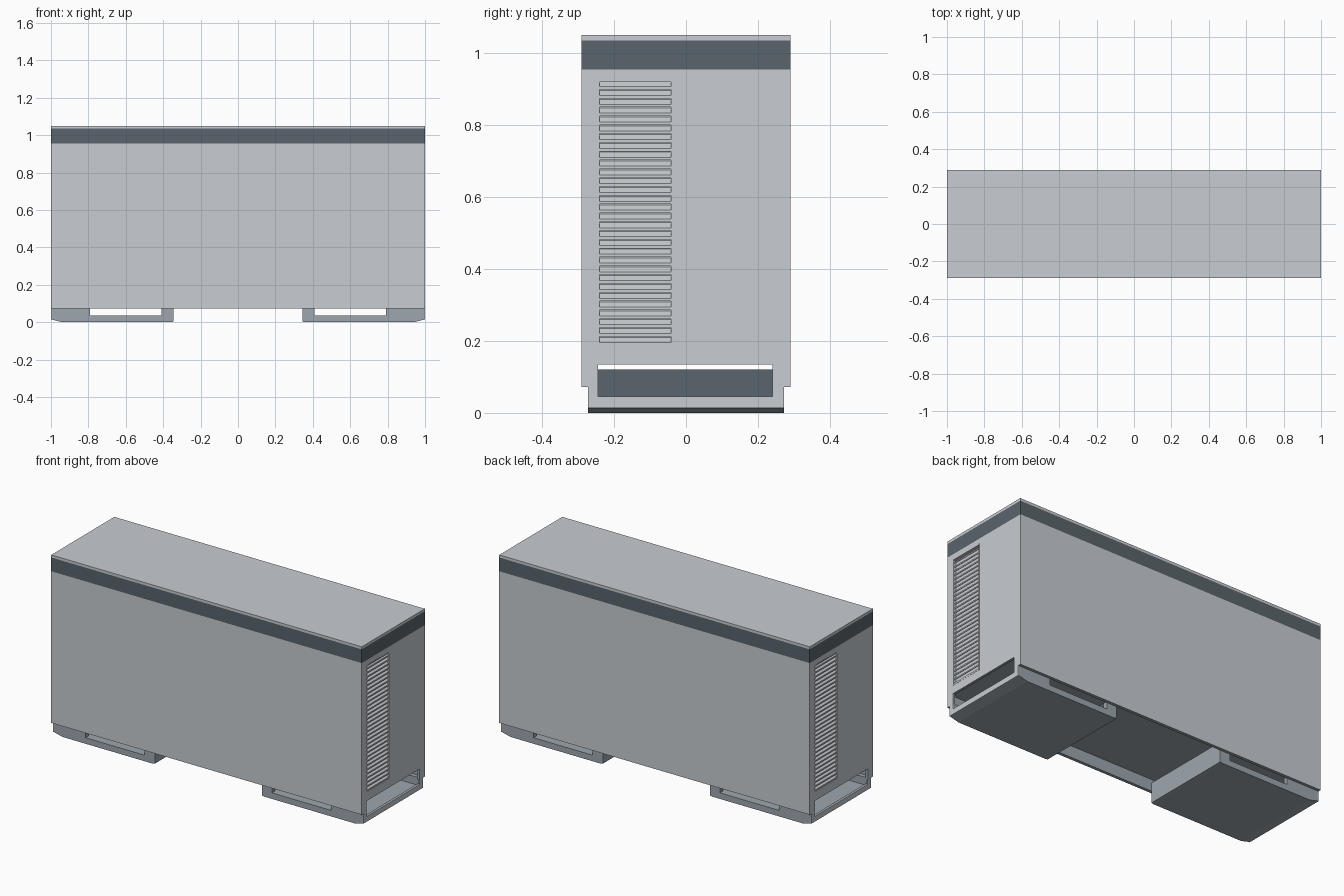
import bpy, bmesh, math
from mathutils import Vector

if "Cube" in bpy.data.objects:
    bpy.data.objects.remove(bpy.data.objects["Cube"])


def material(name, rgb):
    m = bpy.data.materials.new(name)
    m.diffuse_color = (*rgb, 1)
    m.use_nodes = True
    m.node_tree.nodes["Principled BSDF"].inputs["Base Color"].default_value = m.diffuse_color
    return m


LIGHT = material("light grey paint", (0.58, 0.61, 0.645))
DARK = material("dark slate trim", (0.10, 0.13, 0.15))
STEEL = material("blue grey steel", (0.34, 0.39, 0.43))


def add_box(bm, lo, hi):
    vs = bmesh.ops.create_cube(bm, size=1)["verts"]
    for v in vs:
        v.co = Vector([(a + b) / 2 + c * (b - a) for a, b, c in zip(lo, hi, v.co)])
    return vs


def finish(name, bm, *mats):
    bmesh.ops.recalc_face_normals(bm, faces=bm.faces[:])
    me = bpy.data.meshes.new(name)
    bm.to_mesh(me)
    bm.free()
    for m in mats:
        me.materials.append(m)
    ob = bpy.data.objects.new(name, me)
    bpy.context.collection.objects.link(ob)
    return ob


def boxes(name, mat, *bounds):
    bm = bmesh.new()
    for lo, hi in bounds:
        add_box(bm, lo, hi)
    return finish(name, bm, mat)


def cut(ob, lo, hi):
    # Boolean cut with a temporary box
    tool = boxes("cutter", LIGHT, (lo, hi))
    mod = ob.modifiers.new("cut", "BOOLEAN")
    mod.operation, mod.solver, mod.object = "DIFFERENCE", "EXACT", tool
    deps = bpy.context.evaluated_depsgraph_get()
    new = bpy.data.meshes.new_from_object(ob.evaluated_get(deps))
    ob.modifiers.clear()
    ob.data = new
    bpy.data.objects.remove(tool, do_unlink=True)


def turned_copy(ob, name):
    # Opposite end: half turn about the vertical axis
    c = bpy.data.objects.new(name, ob.data)
    c.rotation_euler.z = math.pi
    bpy.context.collection.objects.link(c)


# Main cabinet with hollow underside, open ends and louvre recesses
body = boxes("cabinet_body", LIGHT, ((-1, -0.29, 0.072), (1, 0.29, 1.05)))
cut(body, (-0.985, -0.272, -0.1), (0.985, 0.272, 0.14))
cut(body, (-1.1, -0.245, -0.1), (1.1, 0.24, 0.135))
cut(body, (0.98, -0.243, 0.187), (1.1, -0.04, 0.922))
cut(body, (-1.1, 0.04, 0.187), (-0.98, 0.243, 0.922))

# Dark band near the top, steel inside the hollow underside
body.data.materials.clear()
for m in (LIGHT, DARK, STEEL):
    body.data.materials.append(m)
bm = bmesh.new()
bm.from_mesh(body.data)
for z in (0.955, 1.035):
    bmesh.ops.bisect_plane(bm, geom=bm.verts[:] + bm.edges[:] + bm.faces[:],
                           plane_co=(0, 0, z), plane_no=(0, 0, 1))
for f in bm.faces:
    f.material_index = 0
    c = f.calc_center_median()
    if abs(f.normal.z) < 0.5 and 0.955 < c.z < 1.035:
        f.material_index = 1
    elif max(v.co.z for v in f.verts) < 0.145:
        f.material_index = 2
bm.to_mesh(body.data)
bm.free()

# Louvre slats, tilted down and outward
bm = bmesh.new()
count = 30
pitch = (0.922 - 0.187) / count
for i in range(count):
    z = 0.187 + i * pitch
    for v in add_box(bm, (0.98, -0.243, z + 0.007), (0.998, -0.04, z + 0.015)):
        v.co.z += 0.008 if v.co.x < 0.99 else -0.006
slats = finish("louvre_slats_right", bm, LIGHT)
turned_copy(slats, "louvre_slats_left")

# Thin raised frame round the louvre
y0, y1, z0, z1, t = -0.247, -0.036, 0.183, 0.926, 0.006
frame = boxes("louvre_frame_right", LIGHT,
              ((0.985, y0, z0), (1.001, y0 + t, z1)),
              ((0.985, y1 - t, z0), (1.001, y1, z1)),
              ((0.985, y0, z0), (1.001, y1, z0 + t)),
              ((0.985, y0, z1 - t), (1.001, y1, z1)))
turned_copy(frame, "louvre_frame_left")

# Foot tray with chamfered outer end
bm = bmesh.new()
profile = [(0.345, 0.003), (0.36, 0), (0.94, 0), (0.995, 0.014), (0.995, 0.035), (0.345, 0.035)]
W = 0.273
face = bm.faces.new([bm.verts.new((x, -W, z)) for x, z in profile])
ext = bmesh.ops.extrude_face_region(bm, geom=[face])["geom"]
bmesh.ops.translate(bm, vec=(0, 2 * W, 0), verts=[g for g in ext if isinstance(g, bmesh.types.BMVert)])
tray = finish("foot_tray_right", bm, STEEL)
turned_copy(tray, "foot_tray_left")

# Foot side posts, inner end plate and outer lip
parts = [((0.345, -W, 0.03), (0.36, W, 0.12)),
         ((0.985, -W, 0.03), (0.995, W, 0.045))]
for s in (-1, 1):
    ya, yb = sorted((s * 0.247, s * W))
    parts += [((0.79, ya, 0.03), (0.995, yb, 0.08)),
              ((0.36, ya, 0.03), (0.41, yb, 0.08))]
posts = boxes("foot_posts_right", STEEL, *parts)
turned_copy(posts, "foot_posts_left")

# Light end frame continuing the cabinet end down over the foot
end = boxes("foot_end_frame_right", LIGHT,
            ((0.994, -W, 0.014), (1, W, 0.045)),
            ((0.994, -W, 0.045), (1, -0.245, 0.073)),
            ((0.994, 0.24, 0.045), (1, W, 0.073)))
turned_copy(end, "foot_end_frame_left")

# Dark panel closing the inside of each foot
panel = boxes("foot_inner_panel_right", DARK, ((0.36, -0.247, 0.035), (0.366, 0.247, 0.12)))
turned_copy(panel, "foot_inner_panel_left")
